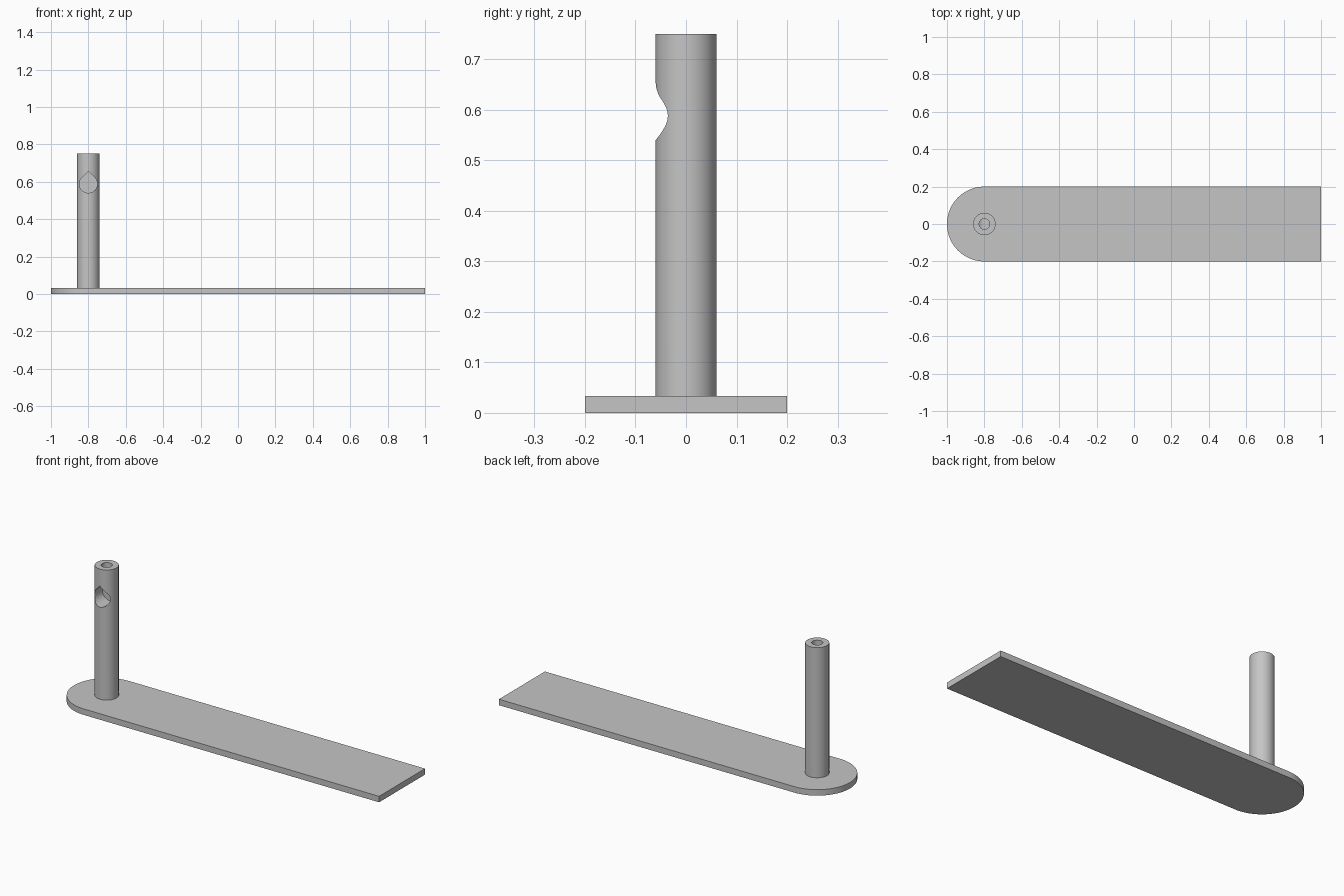
import bpy
import bmesh
from math import cos, sin, pi, radians
from mathutils import Vector

default_cube = bpy.data.objects.get("Cube")
if default_cube:
    bpy.data.objects.remove(default_cube, do_unlink=True)

POST_X = -0.8
PLATE_TOP = 0.033
POST_TOP = 0.75
HOLE_Z = 0.588
HOLE_R = 0.048

grey = bpy.data.materials.new("plain grey")
grey.use_nodes = True
colour = (0.56, 0.56, 0.56, 1)
grey.diffuse_color = colour
grey.node_tree.nodes["Principled BSDF"].inputs["Base Color"].default_value = colour


def arc(cx, cy, r, start, end, steps):
    """Points along an arc, angles in degrees."""
    angles = [radians(start + (end - start) * i / steps) for i in range(steps + 1)]
    return [(cx + r * cos(a), cy + r * sin(a)) for a in angles]


def prism(name, outline, to_3d, depth):
    """Extrude a flat outline into a closed solid."""
    bm = bmesh.new()
    face = bm.faces.new([bm.verts.new(to_3d(u, v)) for u, v in outline])
    made = bmesh.ops.extrude_face_region(bm, geom=[face])["geom"]
    bmesh.ops.translate(bm, vec=Vector(depth),
                        verts=[g for g in made if isinstance(g, bmesh.types.BMVert)])
    bmesh.ops.recalc_face_normals(bm, faces=bm.faces)
    mesh = bpy.data.meshes.new(name)
    bm.to_mesh(mesh)
    bm.free()
    mesh.materials.append(grey)
    obj = bpy.data.objects.new(name, mesh)
    bpy.context.collection.objects.link(obj)
    return obj


def activate(obj):
    bpy.ops.object.select_all(action='DESELECT')
    obj.select_set(True)
    bpy.context.view_layer.objects.active = obj


def cut(obj, cutter):
    """Subtract the cutter from the object, then discard it."""
    cutter.hide_render = True
    mod = obj.modifiers.new("cut", 'BOOLEAN')
    mod.operation = 'DIFFERENCE'
    mod.solver = 'EXACT'
    mod.object = cutter
    activate(obj)
    bpy.ops.object.modifier_apply(modifier=mod.name)
    bpy.data.objects.remove(cutter, do_unlink=True)


def round_smooth(obj):
    activate(obj)
    bpy.ops.object.shade_smooth_by_angle(angle=radians(30))


# Base plate with one rounded end
plate_outline = [(1, -0.2), (1, 0.2)] + arc(POST_X, 0, 0.2, 90, 270, 48)
base_plate = prism("base_plate", plate_outline, lambda u, v: (u, v, 0), (0, 0, PLATE_TOP))

# Upright post
post = prism("post", arc(POST_X, 0, 0.06, 0, 360, 96)[:-1],
             lambda u, v: (u, v, PLATE_TOP), (0, 0, POST_TOP - PLATE_TOP))

# Teardrop pocket in the front of the post
drop_outline = arc(POST_X, HOLE_Z, HOLE_R, 135, 405, 48) + [(POST_X, HOLE_Z + HOLE_R * 2 ** 0.5)]
cut(post, prism("pocket_cutter", drop_outline, lambda u, v: (u, -0.1, v), (0, 0.13, 0)))

# Bore from the top down into the pocket
cut(post, prism("bore_cutter", arc(POST_X, 0, 0.028, 0, 360, 48)[:-1],
                lambda u, v: (u, v, HOLE_Z), (0, 0, 0.2)))

for part in (base_plate, post):
    round_smooth(part)
